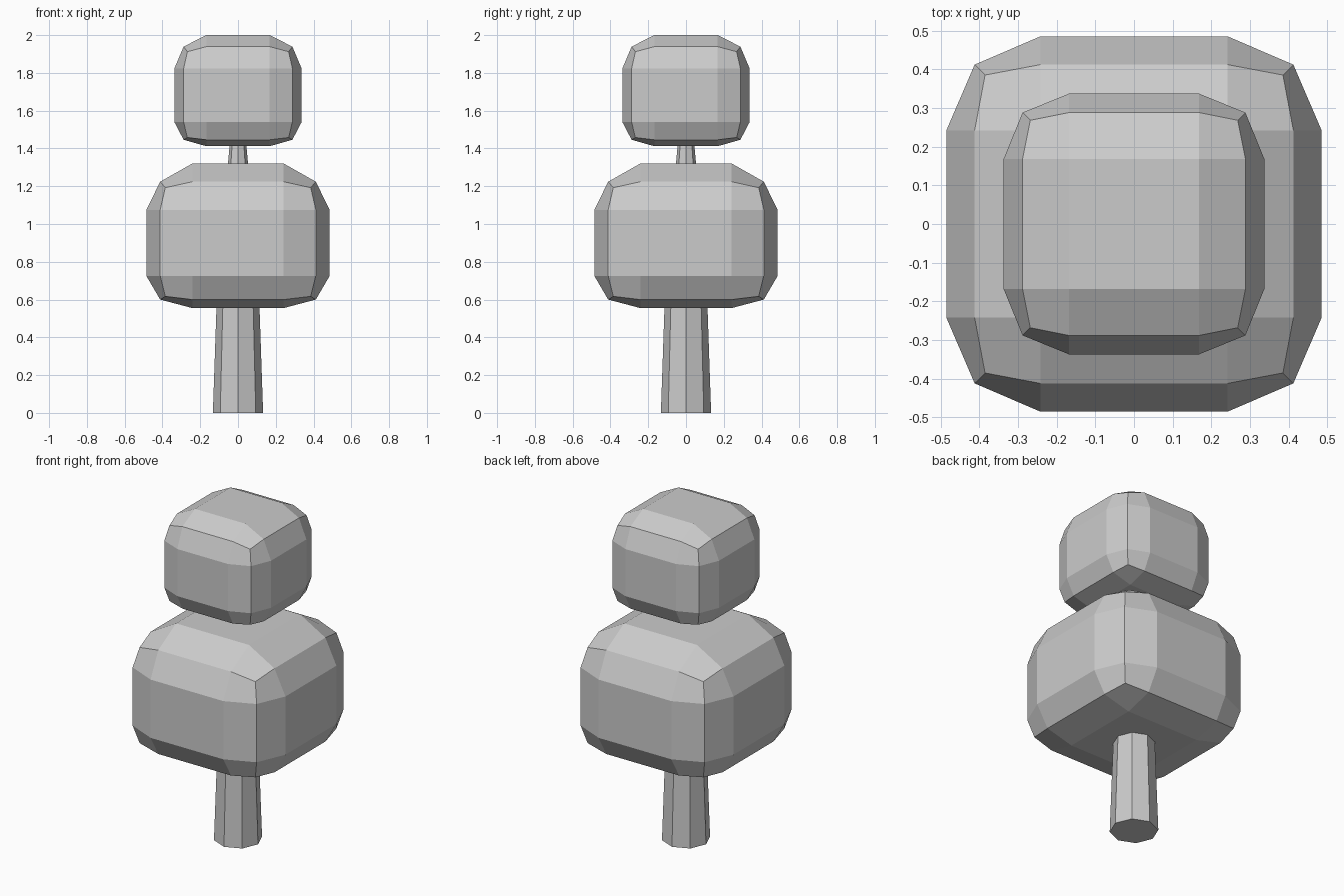
import bpy, bmesh
from math import cos, sin, pi

if "Cube" in bpy.data.objects:
    bpy.data.objects.remove(bpy.data.objects["Cube"])


def finish(bm, name):
    bmesh.ops.recalc_face_normals(bm, faces=bm.faces)
    mesh = bpy.data.meshes.new(name)
    bm.to_mesh(mesh)
    bm.free()
    bpy.context.collection.objects.link(bpy.data.objects.new(name, mesh))


def foliage(name, side, z_mid, up, down):
    """Rounded block: a 3x3-per-face cube. Each offset list holds the inner
    distance, then the distance on a face, on an edge and at a corner."""
    bm = bmesh.new()
    bmesh.ops.create_cube(bm, size=3)
    bmesh.ops.subdivide_edges(bm, edges=bm.edges[:], cuts=2, use_grid_fill=True)
    for v in bm.verts:
        outer = [abs(c) > 1 for c in v.co]
        n = sum(outer)
        for axis in range(3):
            sign = 1 if v.co[axis] > 0 else -1
            table = side if axis < 2 else (up if sign > 0 else down)
            v.co[axis] = sign * table[n if outer[axis] else 0]
        v.co.z += z_mid
    finish(bm, name)


def trunk(name, profile, sides=8):
    bm = bmesh.new()
    rings = [[bm.verts.new((r * cos(2 * pi * i / sides), r * sin(2 * pi * i / sides), z))
              for i in range(sides)] for r, z in profile]
    for a, b in zip(rings, rings[1:]):
        for i in range(sides):
            j = (i + 1) % sides
            bm.faces.new((a[i], a[j], b[j], b[i]))
    bm.faces.new(rings[0])
    bm.faces.new(rings[-1])
    finish(bm, name)


# Tapered octagonal trunk, running up into the top foliage
trunk("trunk", [(0.133, 0), (0.109, 0.7), (0.035, 1.52)])

# Two rounded foliage blocks
foliage("lower_foliage", (0.242, 0.485, 0.412, 0.385), 0.90,
        (0.175, 0.42, 0.324, 0.292), (0.175, 0.345, 0.30, 0.283))
foliage("upper_foliage", (0.168, 0.337, 0.288, 0.268), 1.68,
        (0.143, 0.32, 0.259, 0.232), (0.14, 0.268, 0.234, 0.222))
